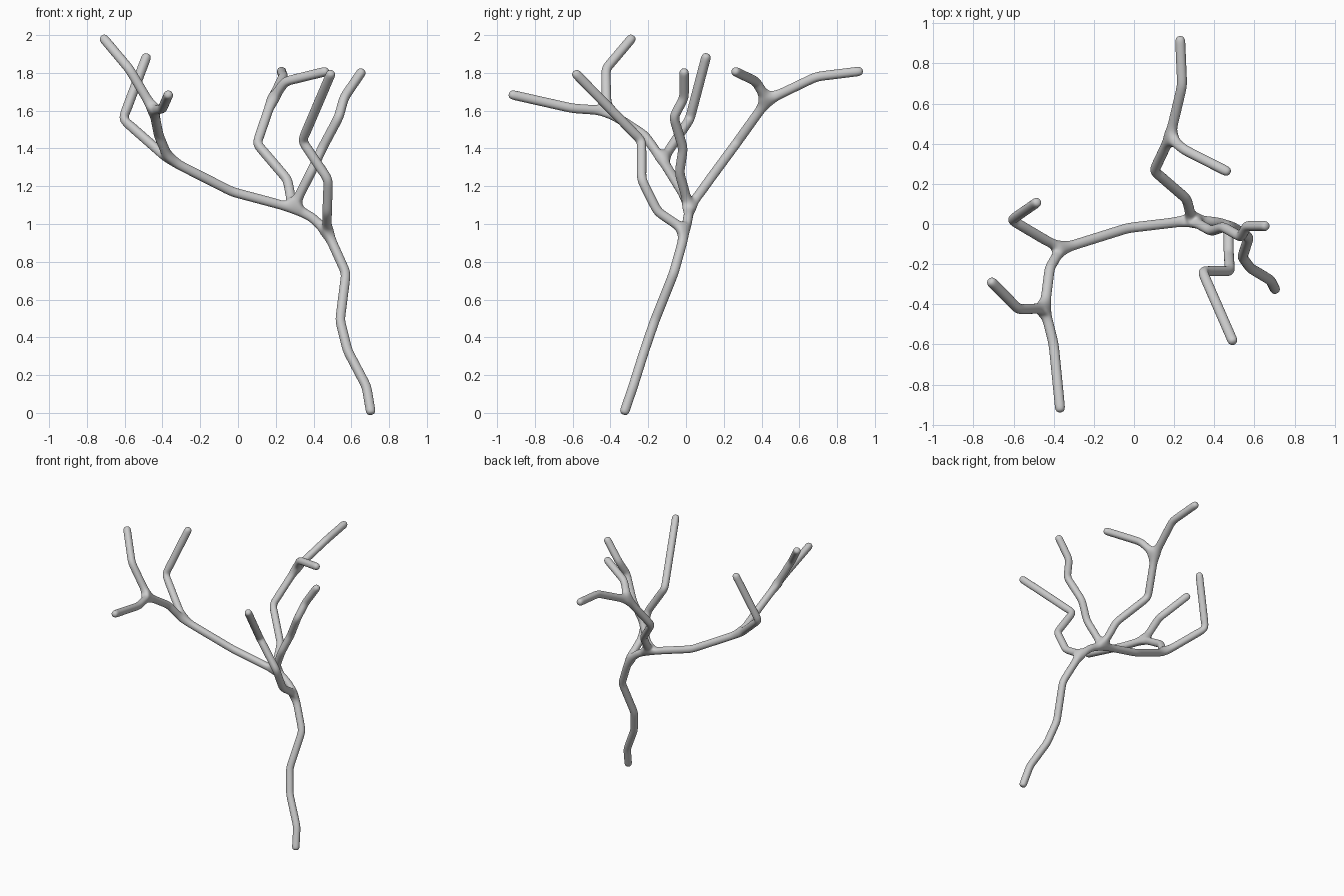
import bpy, bmesh

RADIUS = 0.027

# Forks where limbs meet
F1 = (0.47, -0.002, 0.965)
F2 = (0.29, 0.018, 1.085)
F3 = (-0.365, -0.125, 1.34)
F4 = (-0.445, -0.42, 1.60)
F5 = (0.178, 0.43, 1.655)

# Centre lines of the trunk and limbs
LIMBS = [
    # trunk
    [(0.706, -0.332, -0.012), (0.68, -0.28, 0.14), (0.58, -0.22, 0.33),
     (0.54, -0.165, 0.49), (0.572, -0.065, 0.74), F1],
    # front limb
    [F1, (0.472, -0.15, 1.065), (0.478, -0.235, 1.235), (0.34, -0.235, 1.44),
     (0.498, -0.597, 1.81)],
    # long left limb
    [F1, (0.385, 0.012, 1.04), F2],
    [F2, (-0.03, -0.02, 1.17), F3],
    [F3, (-0.61, 0.02, 1.555), (-0.477, 0.112, 1.905)],
    [F3, (-0.42, -0.22, 1.47), F4],
    [F4, (-0.40, -0.60, 1.612), (-0.366, -0.942, 1.689)],
    [F4, (-0.575, -0.425, 1.82), (-0.722, -0.277, 1.995)],
    # back limb
    [F2, (0.262, 0.125, 1.235), (0.10, 0.265, 1.425), F5],
    [F5, (0.24, 0.69, 1.78), (0.229, 0.94, 1.811)],
    [F5, (0.25, 0.37, 1.755), (0.483, 0.252, 1.812)],
    # right limb
    [F2, (0.385, -0.035, 1.27), (0.445, -0.015, 1.40), (0.533, -0.065, 1.565),
     (0.562, -0.01, 1.67), (0.666, -0.01, 1.822)],
]

# Skeleton of joined edges
bm = bmesh.new()
skin = bm.verts.layers.skin.verify()
nodes = {}


def node(p):
    if p not in nodes:
        v = bm.verts.new(p)
        v[skin].radius = (RADIUS, RADIUS)
        v[skin].use_root = not nodes
        nodes[p] = v
    return nodes[p]


for limb in LIMBS:
    for a, b in zip(limb, limb[1:]):
        bm.edges.new((node(a), node(b)))

mesh = bpy.data.meshes.new("bare_branch")
bm.to_mesh(mesh)
bm.free()
branch = bpy.data.objects.new("bare_branch", mesh)
bpy.context.collection.objects.link(branch)

# Round smooth bark around the skeleton
mod = branch.modifiers.new("Skin", 'SKIN')
mod.use_smooth_shade = True
sub = branch.modifiers.new("Subdivision", 'SUBSURF')
sub.levels = sub.render_levels = 3
